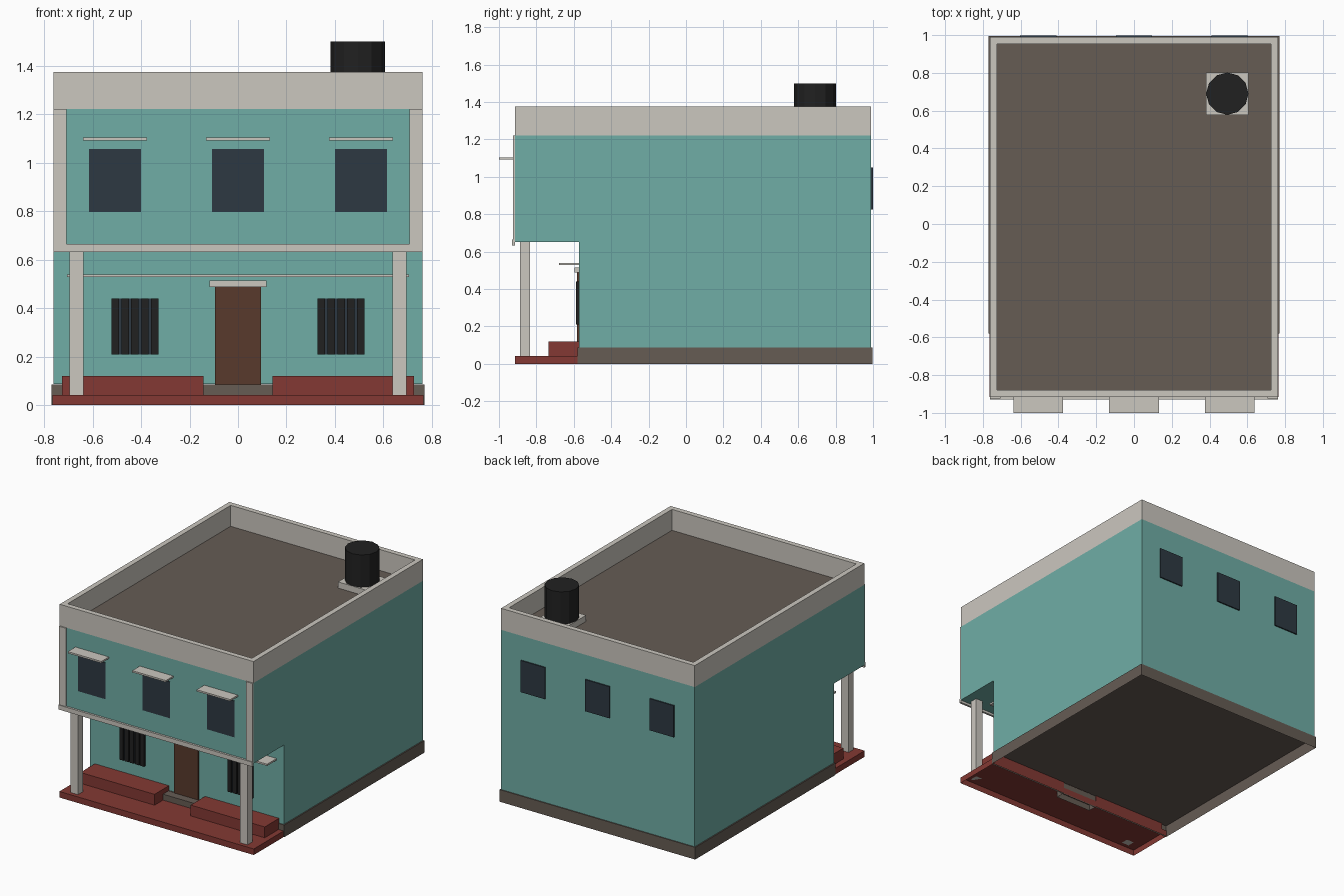
import bpy
import bmesh

cube = bpy.data.objects.get("Cube")
if cube:
    bpy.data.objects.remove(cube, do_unlink=True)


def material(name, rgb):
    """Flat material from 0-255 display values, stored as linear."""
    linear = [((c / 255 + 0.055) / 1.055) ** 2.4 for c in rgb] + [1]
    m = bpy.data.materials.new(name)
    m.use_nodes = True
    m.diffuse_color = linear
    m.node_tree.nodes["Principled BSDF"].inputs["Base Color"].default_value = linear
    return m


TEAL = material("teal plaster", (112, 174, 166))
CREAM = material("cream trim", (203, 199, 191))
BROWN = material("grey brown concrete", (102, 92, 84))
RED = material("red oxide floor", (131, 57, 51))
WOOD = material("door wood", (88, 58, 44))
GLASS = material("dark glass", (45, 57, 66))
BLACK = material("black", (33, 33, 33))


def finish(name, bm, mat):
    bmesh.ops.recalc_face_normals(bm, faces=bm.faces)
    mesh = bpy.data.meshes.new(name)
    bm.to_mesh(mesh)
    bm.free()
    mesh.materials.append(mat)
    obj = bpy.data.objects.new(name, mesh)
    bpy.context.collection.objects.link(obj)
    return obj


def box(name, mat, x, y, z, open_bottom=False):
    """Box from (min, max) ranges, optionally hollow from below."""
    bm = bmesh.new()
    bmesh.ops.create_cube(bm, size=1)
    for v in bm.verts:
        v.co = [r[0] if c < 0 else r[1] for c, r in zip(v.co, (x, y, z))]
    bmesh.ops.recalc_face_normals(bm, faces=bm.faces)
    if open_bottom:
        low = [f for f in bm.faces if f.normal.z < -0.5]
        bmesh.ops.delete(bm, geom=low, context='FACES')
    return finish(name, bm, mat)


def around(center, half):
    return (center - half, center + half)


W = 0.762                      # half width of the house
FRONT, BACK = -0.915, 0.99     # upper floor extent
WALL = -0.573                  # recessed ground floor wall
EAVE, TOP = 1.222, 1.375

# House body: stepped side profile extruded across the width
profile = [(WALL, 0.0865), (BACK, 0.0865), (BACK, EAVE),
           (FRONT, EAVE), (FRONT, 0.65), (WALL, 0.65)]
bm = bmesh.new()
face = bm.faces.new([bm.verts.new((-W, y, z)) for y, z in profile])
ext = bmesh.ops.extrude_face_region(bm, geom=[face])
bmesh.ops.translate(bm, vec=(2 * W, 0, 0),
                    verts=[g for g in ext["geom"] if isinstance(g, bmesh.types.BMVert)])
finish("house_body", bm, TEAL)

# Plinth, porch and door step
box("plinth", BROWN, (-0.77, 0.77), (-0.58, 0.996), (0, 0.086), True)
box("porch_floor", RED, (-0.765, 0.765), (FRONT, -0.57), (0, 0.043), True)
box("door_step", BROWN, (-0.142, 0.142), (-0.64, -0.575), (0, 0.085), True)

# Roof deck and parapet walls
T = 0.037
box("roof_deck", BROWN, (-W + T, W - T), (FRONT + T, BACK - T), (EAVE - 0.01, EAVE + 0.004))
for side, label in ((-1, "right"), (1, "left")):
    xs = sorted((side * W, side * (W - T)))
    box("parapet_" + label, CREAM, xs, (FRONT, BACK), (EAVE, TOP))
box("parapet_front", CREAM, (-W + T, W - T), (FRONT, FRONT + T), (EAVE, TOP))
box("parapet_back", CREAM, (-W + T, W - T), (BACK - T, BACK), (EAVE, TOP))

# Water tank on its slab
box("tank_slab", CREAM, around(0.494, 0.112), around(0.69, 0.112), (EAVE, 1.27))
bpy.ops.mesh.primitive_cylinder_add(vertices=12, radius=0.112, depth=0.23,
                                    location=(0.494, 0.69, 1.385))
tank = bpy.context.object
tank.name = "water_tank"
tank.data.materials.append(BLACK)

# Front frame around the upper floor
box("frame_bottom", CREAM, (-W, W), (-0.93, FRONT), (0.633, 0.665))
for side, label in ((-1, "right"), (1, "left")):
    xs = sorted((side * W, side * 0.708))
    box("frame_side_" + label, CREAM, xs, (-0.924, FRONT), (0.665, EAVE))

    # Porch posts and benches
    box("porch_post_" + label, CREAM, around(side * 0.667, 0.029), (-0.887, -0.833), (0.043, 0.65))
    xs = sorted((side * 0.142, side * 0.725))
    box("bench_" + label, RED, xs, (-0.735, -0.57), (0.043, 0.12), True)

    # Barred ground floor windows
    cx = side * 0.425
    box("ground_window_" + label, GLASS, around(cx, 0.095), (-0.577, WALL), (0.21, 0.44))
    for i in range(5):
        bx = cx + (i - 2) * 0.041
        box("window_bar_" + label, BLACK, around(bx, 0.0155), (-0.588, WALL), (0.21, 0.44))

# Upper windows with sunshades, and rear windows
for cx in (-0.507, 0, 0.507):
    box("upper_window", GLASS, around(cx, 0.107), (FRONT - 0.004, FRONT), (0.798, 1.057))
    box("sunshade", CREAM, around(cx, 0.132), (-1.0, FRONT), (1.092, 1.104))
    box("rear_window", GLASS, around(cx, 0.096), (BACK, BACK + 0.009), (0.825, 1.05))

# Entrance door, lintel and long ledge
box("door", WOOD, (-0.095, 0.095), (-0.583, WALL), (0.085, 0.488))
box("door_lintel", CREAM, (-0.118, 0.118), (-0.597, WALL), (0.488, 0.515))
box("porch_ledge", CREAM, (-0.705, 0.705), (-0.68, WALL), (0.528, 0.54))
